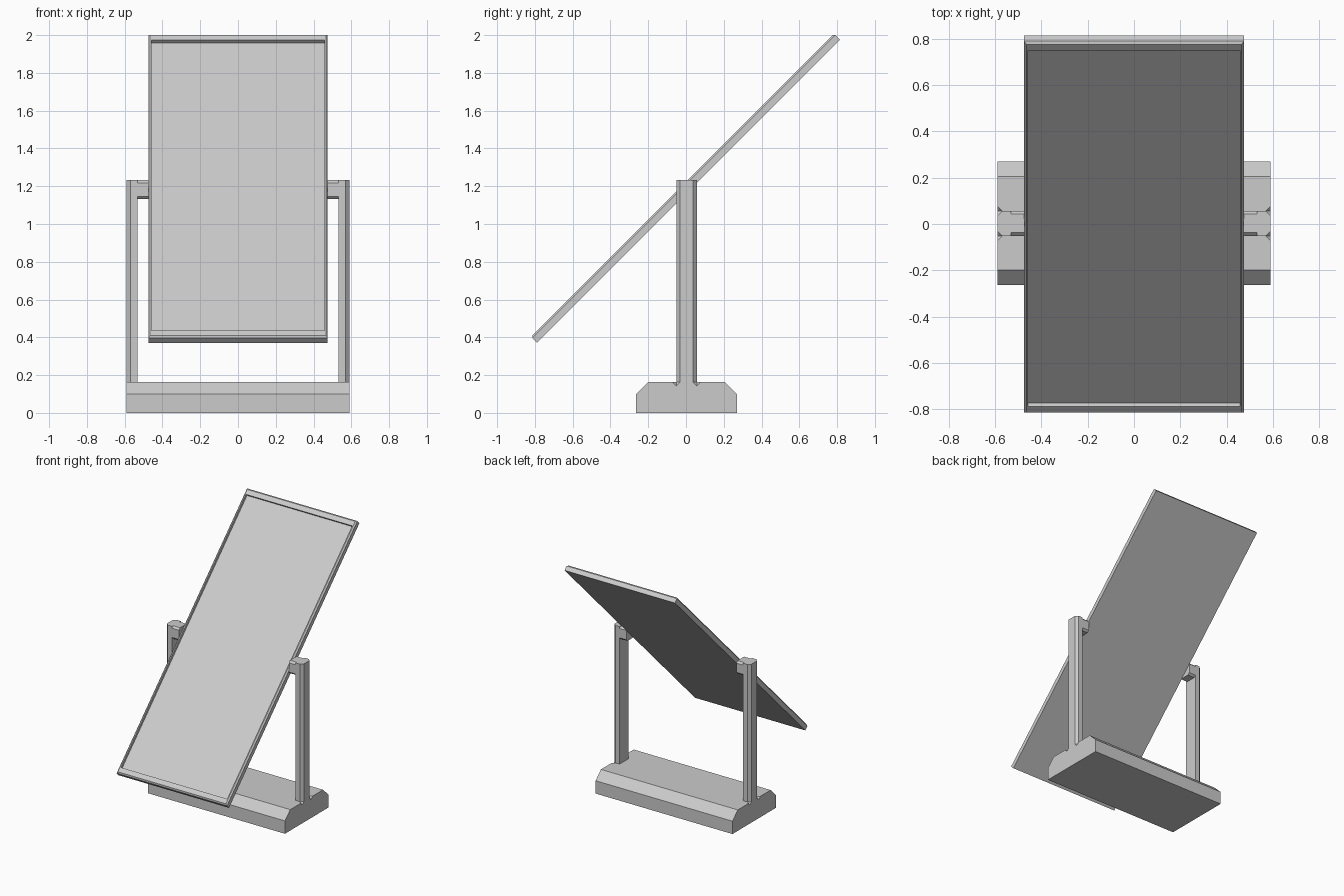
import bpy, bmesh, math
from mathutils import Vector, Matrix

if "Cube" in bpy.data.objects:
    bpy.data.objects.remove(bpy.data.objects["Cube"])

CY = 0.003           # centre line of the stand
HX = 0.589           # half width of the stand
PY = 0.054           # half depth of a post
C = 0.02             # post chamfer


def to_object(name, bm):
    bmesh.ops.recalc_face_normals(bm, faces=bm.faces)
    mesh = bpy.data.meshes.new(name)
    bm.to_mesh(mesh)
    bm.free()
    ob = bpy.data.objects.new(name, mesh)
    bpy.context.scene.collection.objects.link(ob)
    return ob


def prism(name, profile, direction):
    """Extrude a closed 3D outline along a direction."""
    bm = bmesh.new()
    face = bm.faces.new([bm.verts.new(p) for p in profile])
    out = bmesh.ops.extrude_face_region(bm, geom=[face], use_keep_orig=True)
    moved = [g for g in out["geom"] if isinstance(g, bmesh.types.BMVert)]
    bmesh.ops.translate(bm, verts=moved, vec=Vector(direction))
    return to_object(name, bm)


def mirror_x(ob):
    ob.modifiers.new("mirror", 'MIRROR').use_axis[0] = True


# Base: chamfered plinth
side = [(-0.267, 0), (0.267, 0), (0.267, 0.1), (0.202, 0.163), (-0.202, 0.163), (-0.267, 0.1)]
base = prism("base", [(-HX, y + CY, z) for y, z in side], (2 * HX, 0, 0))

# Small V notches in the base ends where the post chamfers run out
bm = bmesh.new()
for sx in (-1, 1):
    for sy in (-1, 1):
        centre = Vector((sx * (HX + 0.01), CY + sy * PY, 0.163))
        tip = bm.verts.new(centre - Vector((sx * (C + 0.01), 0, 0)))
        r = C * 1.5
        ring = [bm.verts.new(centre + Vector((0, y, z)))
                for y, z in ((r, 0), (0, r), (-r, 0), (0, -r))]
        bm.faces.new(ring)
        for i in range(4):
            bm.faces.new((ring[i], ring[(i + 1) % 4], tip))
cutter = to_object("notch_cutter", bm)
cutter.hide_render = True
cutter.hide_viewport = True
cut = base.modifiers.new("notches", 'BOOLEAN')
cut.operation = 'DIFFERENCE'
cut.solver = 'EXACT'
cut.object = cutter

# Posts: outer corners chamfered
plan = [(0.532, -PY), (HX - C, -PY), (HX, C - PY), (HX, PY - C), (HX - C, PY), (0.532, PY)]
mirror_x(prism("post", [(x, y + CY, 0.163) for x, y in plan], (0, 0, 1.232 - 0.163)))

# Pivot arms: chamfered blocks between post and panel
a, b, c = PY, 0.05, 0.014
block = [(-a, c - b), (c - a, -b), (a - c, -b), (a, c - b),
         (a, b - c), (a - c, b), (c - a, b), (-a, b - c)]
mirror_x(prism("pivot_arm", [(0.473, y + CY, z + 1.182) for y, z in block], (0.065, 0, 0)))

# Panel: shallow tray with chamfered front rim, tilted back 45 degrees
bm = bmesh.new()


def loop(hx, hy, z):
    return [bm.verts.new((sx * hx, sy * hy, z))
            for sx, sy in ((-1, -1), (1, -1), (1, 1), (-1, 1))]


X, L, T, E = 0.475, 1.134, 0.0225, 0.01
rings = [loop(X, L, -T), loop(X, L, T - E), loop(X - E, L - E, T),
         loop(0.457, 1.087, T), loop(0.457, 1.087, T - 0.02)]
for lo, hi in zip(rings, rings[1:]):
    for i in range(4):
        j = (i + 1) % 4
        bm.faces.new((lo[i], lo[j], hi[j], hi[i]))
bm.faces.new(rings[0][::-1])
bm.faces.new(rings[-1])
panel = to_object("tilted_panel", bm)
panel.matrix_world = Matrix.Translation((0, -0.003, 1.189)) @ Matrix.Rotation(math.radians(45), 4, 'X')
